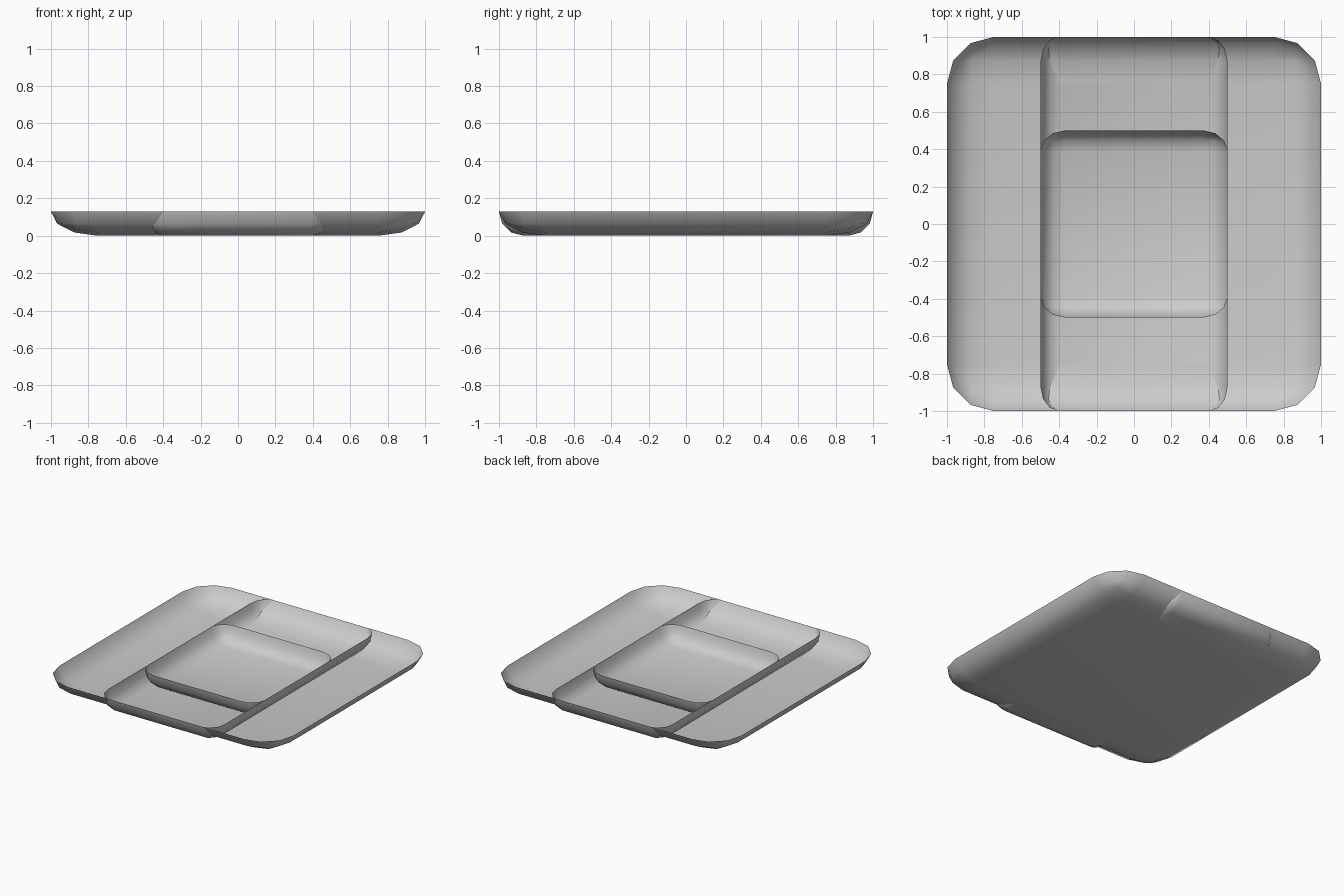
import bpy, bmesh
from mathutils import Vector

if "Cube" in bpy.data.objects:
    bpy.data.objects.remove(bpy.data.objects["Cube"])

HEIGHT = 0.128


def tray(name, half_x, half_y, rad_x, rad_y, lift):
    """Open thin tray: lower part of a rounded box, stretched to elliptical edges."""
    bm = bmesh.new()
    bmesh.ops.create_cube(bm, size=2)
    bmesh.ops.scale(bm, verts=bm.verts, vec=Vector((half_x / rad_x, half_y / rad_y, 2)))
    bmesh.ops.bevel(bm, geom=bm.edges[:], offset=1, offset_type='OFFSET',
                    segments=3, profile=0.5, affect='EDGES', clamp_overlap=False)
    # keep only the floor and the curved lower wall
    upper = [f for f in bm.faces if f.calc_center_median().z > -0.99]
    bmesh.ops.delete(bm, geom=upper, context='FACES')
    bmesh.ops.translate(bm, verts=bm.verts, vec=Vector((0, 0, 2)))
    bmesh.ops.scale(bm, verts=bm.verts, vec=Vector((rad_x, rad_y, HEIGHT - lift)))
    bmesh.ops.translate(bm, verts=bm.verts, vec=Vector((0, 0, lift)))
    for f in bm.faces:
        f.smooth = True
    mesh = bpy.data.meshes.new(name)
    bm.to_mesh(mesh)
    bm.free()
    obj = bpy.data.objects.new(name, mesh)
    bpy.context.collection.objects.link(obj)
    return obj


# nested trays sharing one rim height
tray("large_tray", 1.0, 1.0, 0.25, 0.25, 0.0)
tray("long_tray", 0.5, 1.0, 0.10, 0.13, 0.0005)
tray("small_tray", 0.5, 0.5, 0.13, 0.11, 0.001)
